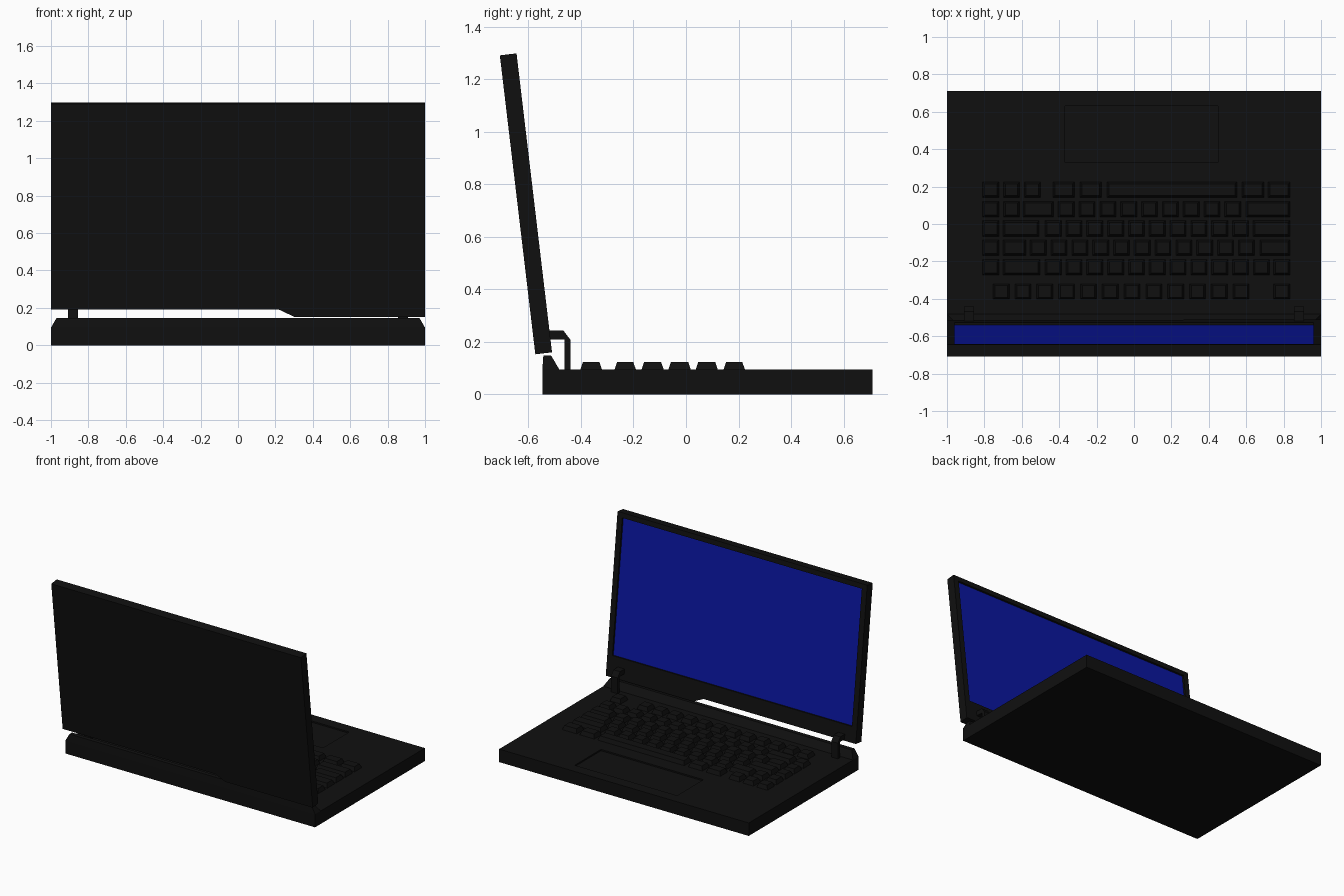
import bpy, bmesh, math
from mathutils import Matrix

if "Cube" in bpy.data.objects:
    bpy.data.objects.remove(bpy.data.objects["Cube"])


def material(name, color):
    m = bpy.data.materials.new(name)
    m.diffuse_color = color
    m.use_nodes = True
    m.node_tree.nodes["Principled BSDF"].inputs["Base Color"].default_value = m.diffuse_color
    return m


BLACK = material("black_plastic", (0.005, 0.005, 0.005, 1))
BLUE = material("blue_display", (0.003, 0.008, 0.35, 1))


def add_object(name, bm, mat, matrix=None):
    bmesh.ops.recalc_face_normals(bm, faces=bm.faces[:])
    me = bpy.data.meshes.new(name)
    bm.to_mesh(me)
    bm.free()
    ob = bpy.data.objects.new(name, me)
    bpy.context.collection.objects.link(ob)
    me.materials.append(mat)
    if matrix:
        ob.matrix_world = matrix
    return ob


def add_frustum(bm, x0, x1, y0, y1, z0, z1, tx=0, ty0=0, ty1=0):
    """Box whose top is pulled in by tx on the sides and ty0 / ty1 in depth."""
    low = [bm.verts.new(p) for p in
           ((x0, y0, z0), (x1, y0, z0), (x1, y1, z0), (x0, y1, z0))]
    top = [bm.verts.new(p) for p in
           ((x0 + tx, y0 + ty0, z1), (x1 - tx, y0 + ty0, z1),
            (x1 - tx, y1 - ty1, z1), (x0 + tx, y1 - ty1, z1))]
    bm.faces.new(low[::-1])
    bm.faces.new(top)
    for i in range(4):
        j = (i + 1) % 4
        bm.faces.new((low[i], low[j], top[j], top[i]))


def box(name, dims, mat, matrix=None):
    bm = bmesh.new()
    add_frustum(bm, *dims)
    return add_object(name, bm, mat, matrix)


def add_prism(bm, points, offset):
    face = bm.faces.new([bm.verts.new(p) for p in points])
    ext = bmesh.ops.extrude_face_region(bm, geom=[face])
    verts = [v for v in ext["geom"] if isinstance(v, bmesh.types.BMVert)]
    bmesh.ops.translate(bm, verts=verts, vec=offset)


def cut(ob, cutter):
    mod = ob.modifiers.new("recess", 'BOOLEAN')
    mod.operation = 'DIFFERENCE'
    mod.solver = 'EXACT'
    mod.object = cutter
    cutter.hide_render = True
    cutter.display_type = 'WIRE'


# Base slab with a shallow touchpad recess
base = box("base", (-1, 1, -0.547, 0.71, 0, 0.094), BLACK)
cut(base, box("touchpad_cutter", (-0.37, 0.45, 0.33, 0.63, 0.084, 0.15), BLACK))

# Raised ridge along the hinge edge
bm = bmesh.new()
add_frustum(bm, -1, 1, -0.547, -0.482, 0.094, 0.147, 0.03, 0.004, 0.031)
add_object("rear_ridge", bm, BLACK)

# Keyboard: each row is (y start, y end, list of (first left edge, width, pitch, count))
W = 0.088
P = 0.1113
ROWS = [
    (0.142, 0.225, [(-0.81, W, P, 3), (-0.433, 0.115, 0.144, 2), (-0.144, 0.695, 1, 1),
                    (0.577, 0.118, 0.14, 2)]),
    (0.036, 0.122, [(-0.81, W, P, 2), (-0.593, 0.162, 1, 1), (-0.406, W, P, 9),
                    (0.598, 0.236, 1, 1)]),
    (-0.068, 0.019, [(-0.81, W, P, 1), (-0.7, 0.193, 1, 1), (-0.476, W, P, 10),
                     (0.636, 0.198, 1, 1)]),
    (-0.17, -0.084, [(-0.81, W, P, 1), (-0.7, 0.123, 1, 1), (-0.556, W, P, 11),
                     (0.672, 0.162, 1, 1)]),
    (-0.273, -0.19, [(-0.81, W, P, 1), (-0.7, 0.198, 1, 1), (-0.476, W, P, 11),
                     (0.746, W, P, 1)]),
    (-0.403, -0.319, [(-0.754, W, 0.1166, 12), (0.746, W, P, 1)]),
]
bm = bmesh.new()
for y0, y1, groups in ROWS:
    for start, width, pitch, count in groups:
        for i in range(count):
            x = start + i * pitch
            add_frustum(bm, x, x + width, y0, y1, 0.092, 0.124, 0.011, 0.011, 0.011)
add_object("keys", bm, BLACK)

# Bent hinge arms, mirrored left and right
HINGE = [(-0.535, 0.243), (-0.467, 0.243), (-0.44, 0.208), (-0.44, 0.09),
         (-0.463, 0.09), (-0.463, 0.208), (-0.535, 0.208)]
for side, name in ((-1, "right_hinge"), (1, "left_hinge")):
    bm = bmesh.new()
    add_prism(bm, [(side * 0.856, y, z) for y, z in HINGE], (side * 0.053, 0, 0))
    add_object(name, bm, BLACK)

# Lid: leaning panel with a stepped lower edge and recessed display
LEAN = Matrix.Translation((0, -0.51, 0.16)) @ Matrix.Rotation(math.radians(6.77), 4, 'X')
H = 1.146
T = 0.064
LID = [(-1, 0.038), (0.22, 0.038), (0.30, 0), (1, 0), (1, H), (-1, H)]
bm = bmesh.new()
add_prism(bm, [(x, 0, z) for x, z in LID], (0, -T, 0))
lid = add_object("lid", bm, BLACK, LEAN)
cut(lid, box("display_cutter", (-0.96, 0.96, -0.013, 0.05, 0.15, H - 0.035), BLACK, LEAN))
box("display", (-0.959, 0.959, -0.02, -0.012, 0.151, H - 0.036), BLUE, LEAN)
